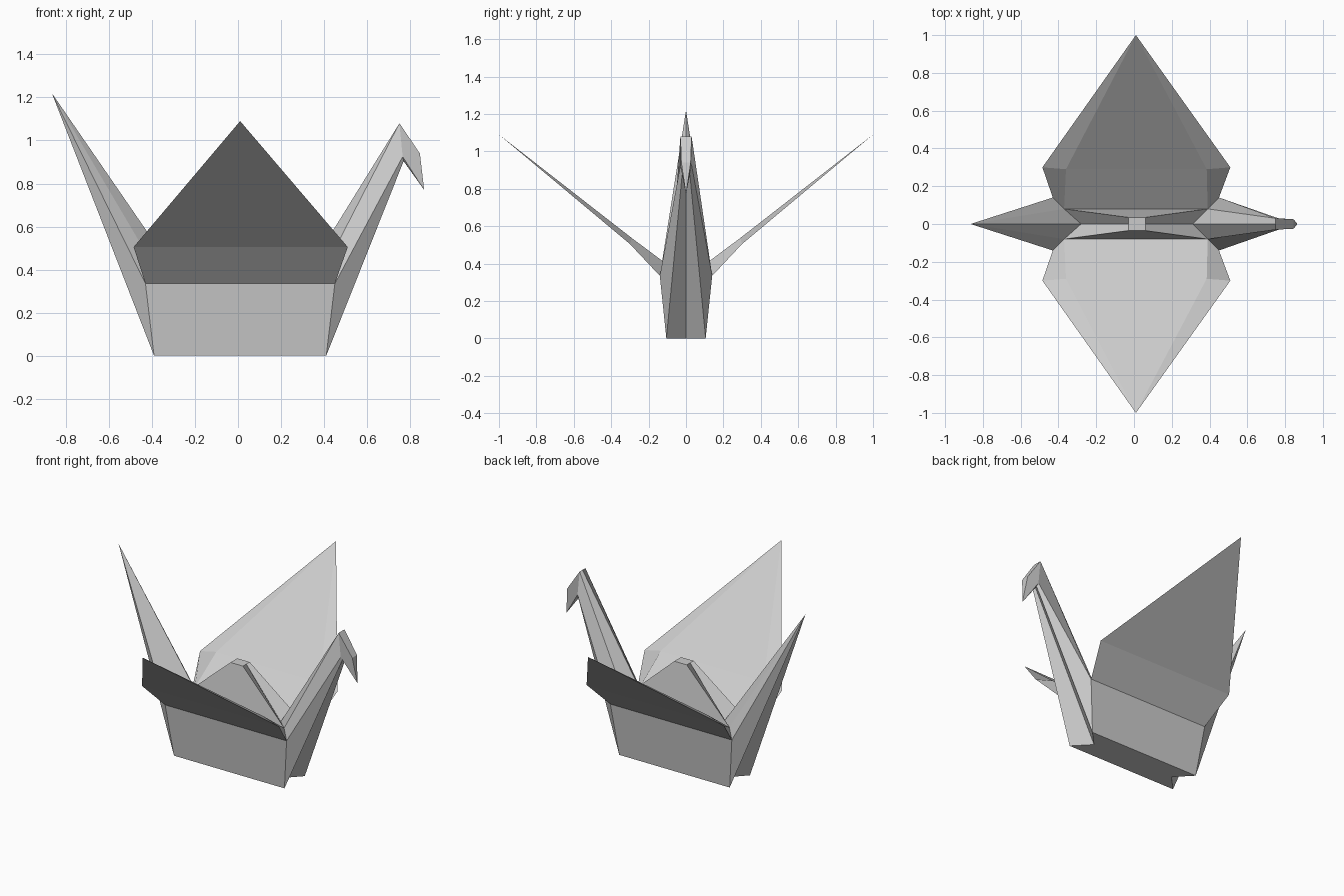
import bpy, bmesh

if "Cube" in bpy.data.objects:
    bpy.data.objects.remove(bpy.data.objects["Cube"])


def ring(half):
    """Mirror a half section (belly fold -> back fold) into an 8-point ring."""
    return half + [(x, -y, z) for x, y, z in reversed(half[1:-1])]


def make(name, rings, skip=(), cap=False, closed=True):
    """Skin a list of equal rings with flat faces; equal points are merged."""
    bm = bmesh.new()
    rows = [[bm.verts.new(p) for p in r] for r in rings]
    n = len(rows[0])
    for a, b in zip(rows, rows[1:]):
        for i in range(n if closed else n - 1):
            if i not in skip:
                j = (i + 1) % n
                bm.faces.new((a[i], a[j], b[j], b[i]))
    if cap:
        bm.faces.new(rows[-1])
    bmesh.ops.remove_doubles(bm, verts=bm.verts[:], dist=1e-4)
    loose = [v for v in bm.verts if not v.link_faces]
    bmesh.ops.delete(bm, geom=loose, context='VERTS')
    bmesh.ops.recalc_face_normals(bm, faces=bm.faces[:])
    me = bpy.data.meshes.new(name)
    bm.to_mesh(me)
    bm.free()
    ob = bpy.data.objects.new(name, me)
    bpy.context.collection.objects.link(ob)
    return ob


# Sections: belly fold, bottom corner, wing root low, wing root high, back fold
tail_half = [(-.29, 0, 0), (-.39, .105, 0), (-.43, .14, .335), (-.37, .08, .38), (-.28, 0, .37)]
neck_half = [(.31, 0, 0), (.41, .105, 0), (.45, .14, .335), (.39, .08, .38), (.31, 0, .37)]
bend_half = [(.765, 0, .91), (.77, .018, .905), (.765, .03, .925), (.75, .03, 1.08), (.75, 0, 1.08)]
beak = (.865, 0, .77)
head_half = [beak, beak, beak, (.845, .025, .94), (.845, 0, .94)]

# Body, with gaps where the wings and hump join
make("body", [ring(tail_half), ring(neck_half)], skip=(2, 3, 4, 5))

# Tail spike
make("tail", [ring(tail_half), [(-.865, 0, 1.22)] * 8])

# Neck and folded-down head
make("neck", [ring(neck_half), ring(bend_half)])
make("head", [ring(bend_half), ring(head_half), [beak] * 8])

# Central hump with creased ends and small flat top
t, n = tail_half, neck_half


def flip(p):
    return (p[0], -p[1], p[2])


base = [flip(t[3]), flip(n[3]), n[4], n[3], t[3], t[4]]
top = [(-.03, -.035, .68), (.06, -.035, .68), (.06, 0, .68),
       (.06, .035, .68), (-.03, .035, .68), (-.03, 0, .68)]
make("hump", [base, top], cap=True)

# Wings: thin folded pyramids, open at the root
for side, name in ((1, "back_wing"), (-1, "front_wing")):
    root = [t[2], n[2], n[3], t[3]]
    elbow = [(-.485, .3, .505), (.51, .3, .505), (.385, .29, .537), (-.36, .29, .537)]
    tip = [(.01, 1, 1.09)] * 4
    make(name, [[(x, y * side, z) for x, y, z in r] for r in (root, elbow, tip)])
